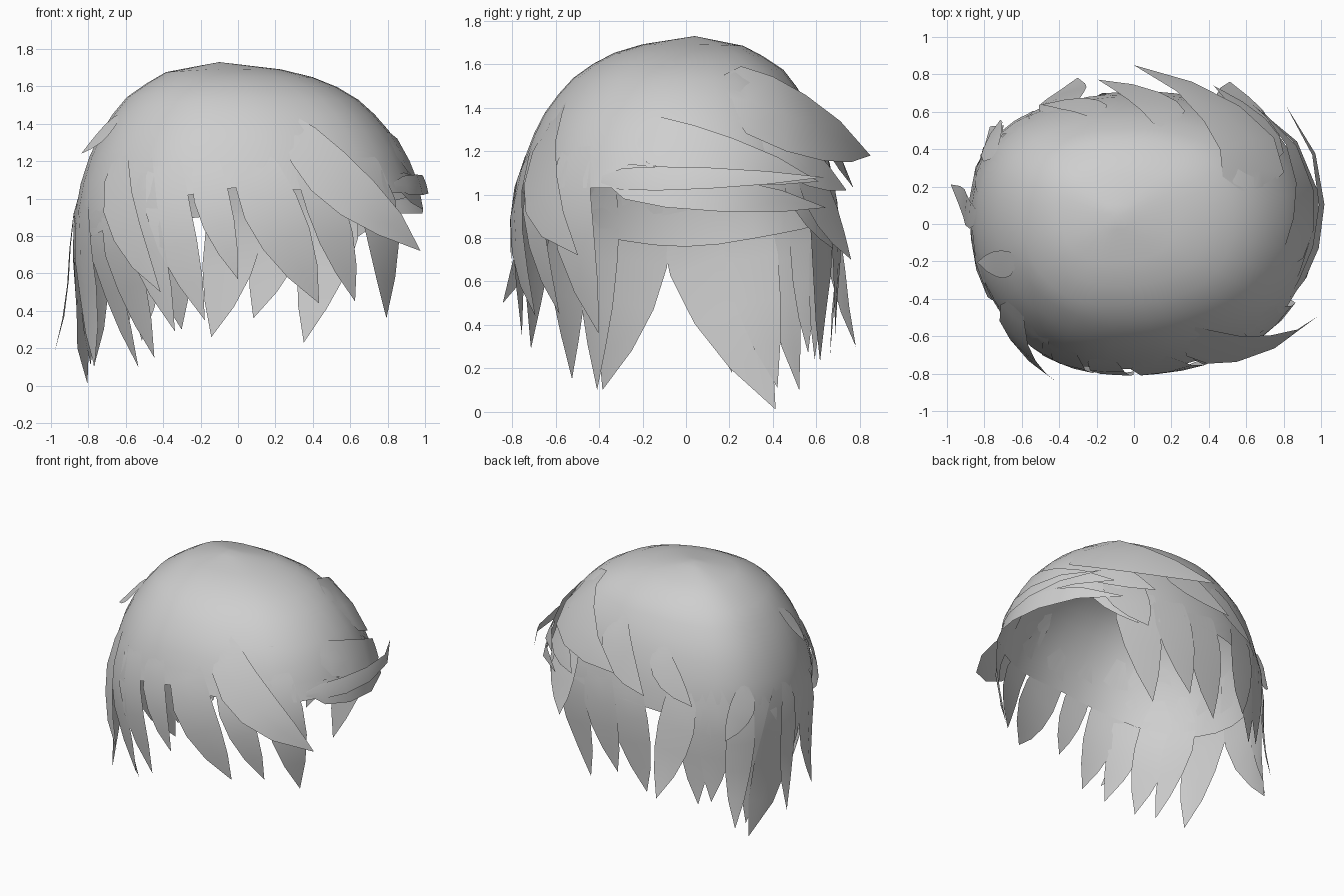
import bpy
import bmesh
from math import cos, sin, radians, degrees, hypot

cube = bpy.data.objects.get("Cube")
if cube:
    bpy.data.objects.remove(cube)

hair_grey = bpy.data.materials.new("hair_grey")
hair_grey.use_nodes = True
hair_grey.diffuse_color = (0.62, 0.62, 0.62, 1)
hair_grey.node_tree.nodes["Principled BSDF"].inputs["Base Color"].default_value = (0.62, 0.62, 0.62, 1)

TOP = 1.73
# Plan outline radius and hem height, every 30 degrees starting at +x
OUTLINE = [0.98, 0.92, 0.76, 0.7, 0.75, 0.87, 0.87, 0.86, 0.84, 0.8, 0.84, 0.95]
HEM = [1.03, 0.98, 0.92, 0.92, 0.88, 0.82, 0.76, 0.82, 0.98, 1.06, 1.04, 1.03]
# Height against share of the outline radius
PROFILE = [(0, 0.88), (0.4, 0.93), (0.7, 0.99), (0.92, 1), (1.07, 0.97), (1.25, 0.9), (1.38, 0.82),
           (1.47, 0.74), (1.57, 0.63), (1.68, 0.38), (TOP, 0)]


def around(table, angle):
    """Smooth periodic lookup (Catmull-Rom)."""
    s = (angle % 360) / 30
    i = int(s)
    t = s - i
    a, b, c, d = (table[(i + k) % 12] for k in (-1, 0, 1, 2))
    return b + t * (c - a + t * (2 * a - 5 * b + 4 * c - d + t * (3 * (b - c) + d - a))) / 2


def share(z):
    for (z0, f0), (z1, f1) in zip(PROFILE, PROFILE[1:]):
        if z <= z1:
            return f0 + (f1 - f0) * (z - z0) / (z1 - z0)
    return 0


def on_head(angle, z, lift=0):
    """Point on the scalp surface, raised outward by lift."""
    f = share(z)
    r = around(OUTLINE, angle) * f + lift
    a = radians(angle)
    return (r * cos(a) - 0.1 * (1 - f) ** 1.5, r * sin(a) + 0.04 * (1 - f), z)


def finish(bm, name):
    mesh = bpy.data.meshes.new(name)
    bm.to_mesh(mesh)
    bm.free()
    mesh.materials.append(hair_grey)
    mesh.shade_smooth()
    obj = bpy.data.objects.new(name, mesh)
    bpy.context.collection.objects.link(obj)


def build_cap(segments=36, rings=10):
    bm = bmesh.new()
    crown = bm.verts.new(on_head(0, TOP))
    loops = []
    for k in range(1, rings + 1):
        v = k / rings
        loop = []
        for s in range(segments):
            angle = 360 * s / segments
            hem = around(HEM, angle)
            loop.append(bm.verts.new(on_head(angle, hem + (TOP - hem) * (1 - v ** 1.8))))
        loops.append(loop)
    for s in range(segments):
        n = (s + 1) % segments
        bm.faces.new((crown, loops[0][s], loops[0][n]))
        for upper, lower in zip(loops, loops[1:]):
            bm.faces.new((upper[s], lower[s], lower[n], upper[n]))
    finish(bm, "hair_cap")


def add_lock(bm, a0, z0, a1, z1, width, flare):
    """Tapered strip that follows the head from a root to a pointed tip."""
    widths = (0.3, 0.9, 1, 0.88, 0.55, 0)
    steps = len(widths) - 1
    radius = around(OUTLINE, (a0 + a1) / 2)
    ds, dz = radians(a1 - a0) * radius, z1 - z0
    length = hypot(ds, dz)
    side_s, side_z = -dz / length, ds / length
    rows = []
    for k, w in enumerate(widths):
        t = k / steps
        angle = a0 + (a1 - a0) * t ** 1.4
        z = z0 + dz * t
        lift = -0.006 + 0.014 * min(1, 3 * t) + flare * t * t
        row = []
        for u in ((-1, 0, 1) if w else (0,)):
            shift = u * w * width / 2
            row.append(bm.verts.new(on_head(angle + degrees(shift * side_s / radius),
                                            z + shift * side_z, lift)))
        rows.append(row)
    for upper, lower in zip(rows, rows[1:]):
        for c in range(2):
            if len(lower) == 1:
                bm.faces.new((upper[c], lower[0], upper[c + 1]))
            else:
                bm.faces.new((upper[c], lower[c], lower[c + 1], upper[c + 1]))


def build_locks(name, locks):
    bm = bmesh.new()
    for lock in locks:
        add_lock(bm, *lock)
    finish(bm, name)


build_cap()

# Each lock: root angle, root height, tip angle, tip height, width, tip flare
build_locks("front_side_locks", [
    (238, 1.35, 257, 0.35, 0.25, 0.02),
    (256, 1.3, 270, 0.57, 0.19, 0.01),
    (275, 1.3, 302, 0.44, 0.31, 0.02),
    (298, 1.3, 317, 0.45, 0.22, 0),
    (321, 1.38, 333, 0.36, 0.27, 0.0),
    (295, 1.43, 333, 0.72, 0.32, 0.14),
    (225, 1.37, 245, 0.29, 0.26, 0.02),
    (214, 1.3, 244, 0.5, 0.22, 0.14),
])

build_locks("back_locks", [
    (218, 1.1, 230, 0.15, 0.26, -0.08),
    (206, 1.1, 218, 0.1, 0.22, -0.1),
    (192, 1.1, 207, 0.1, 0.32, 0.08),
    (180, 1.15, 153, 0.01, 0.4, 0.12),
    (178, 1.1, 168, 0.18, 0.16, 0.2),
    (163, 1.1, 152, 0.11, 0.26, 0.1),
    (151, 1.1, 146, 0.1, 0.2, 0.15),
    (140, 1.1, 137, 0.27, 0.22, 0.06),
    (199, 1.45, 194, 1.24, 0.18, 0.07),
    (154, 1.1, 142, 0.75, 0.18, 0.06),
])

build_locks("far_side_locks", [
    (128, 1.15, 131, 0.24, 0.22, 0.05),
    (123, 1.15, 111, 0.3, 0.24, 0.16),
    (88, 1.15, 102, 0.26, 0.3, 0.02),
    (68, 1.15, 83, 0.36, 0.28, 0.03),
    (50, 1.2, 60, 0.23, 0.3, 0.01),
    (43, 1.2, 56, 0.7, 0.28, 0.14),
    (106, 1.35, 128, 0.98, 0.2, 0.03),
    (68, 1.45, 104, 1.03, 0.26, 0.09),
])

build_locks("fringe", [
    (-25, 1.07, 38, 1.08, 0.11, 0.17),
    (-24, 1.09, 46, 0.94, 0.18, 0.06),
    (-16, 1.3, 42, 1.06, 0.24, 0.07),
    (14, 1.5, 90, 1.18, 0.36, 0.19),
    (25, 1.3, 60, 1.02, 0.24, 0.1),
    (34, 1.15, 52, 0.75, 0.22, 0.06),
])
